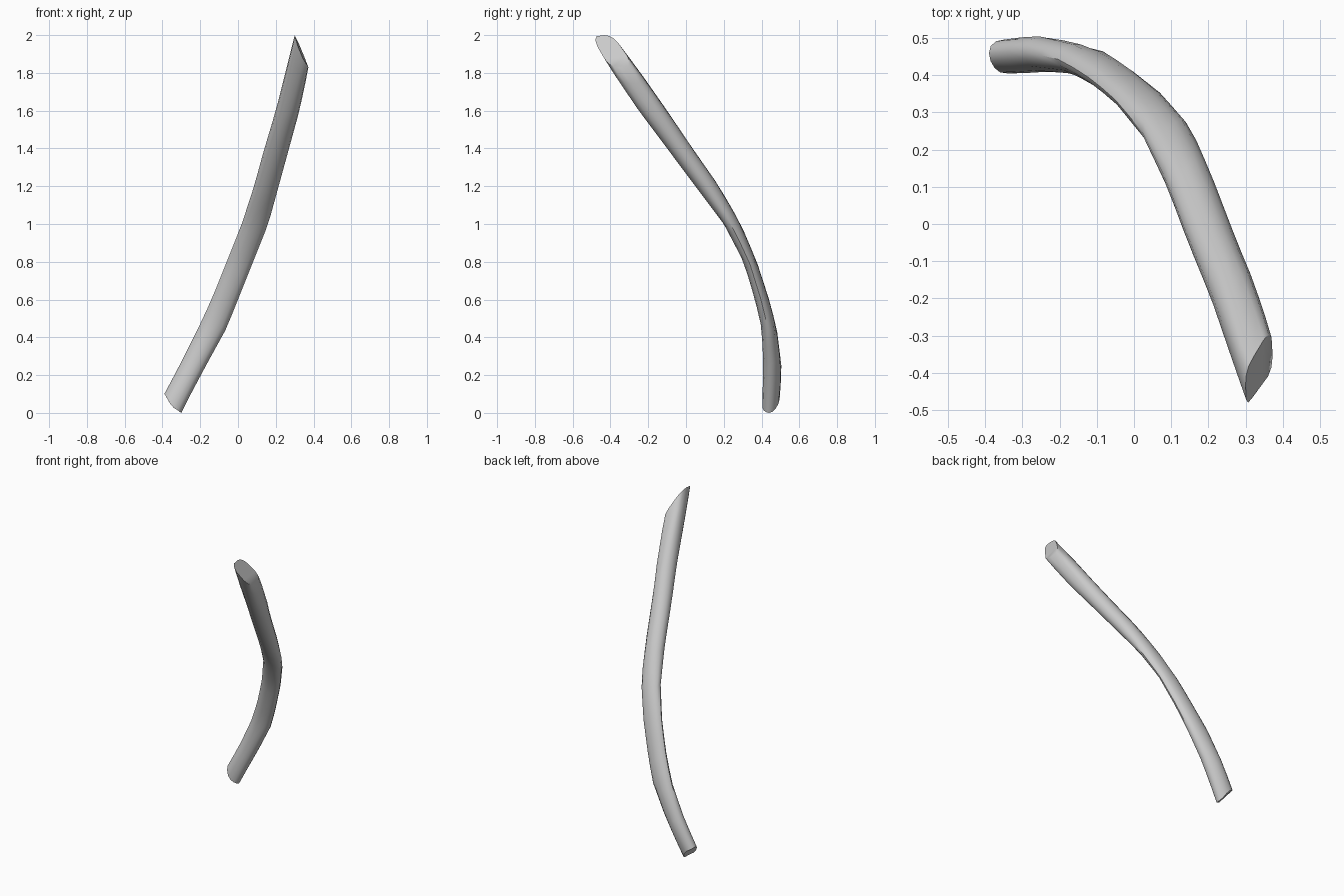
import bpy, bmesh, math

if "Cube" in bpy.data.objects:
    bpy.data.objects.remove(bpy.data.objects["Cube"])

# Horizontal slices of the bone: z, x min, x max, y min, y max
SLICES = [
    (0.00, -0.44, -0.30, 0.405, 0.485),
    (0.10, -0.39, -0.25, 0.405, 0.50),
    (0.25, -0.31, -0.17, 0.41, 0.505),
    (0.45, -0.21, -0.06, 0.40, 0.48),
    (0.60, -0.14, 0.00, 0.365, 0.44),
    (0.80, -0.06, 0.08, 0.305, 0.375),
    (1.00, 0.02, 0.16, 0.20, 0.29),
    (1.20, 0.085, 0.215, 0.05, 0.175),
    (1.40, 0.14, 0.27, -0.10, 0.035),
    (1.60, 0.20, 0.325, -0.25, -0.10),
    (1.80, 0.25, 0.368, -0.385, -0.24),
    (2.00, 0.30, 0.40, -0.51, -0.39),
]
SIDES, RINGS = 14, 22


def bounds(z):
    """Slice extents at height z, interpolated between the table rows."""
    z = max(0.0, min(2.0, z))
    for lo, hi in zip(SLICES, SLICES[1:]):
        if z <= hi[0]:
            f = (z - lo[0]) / (hi[0] - lo[0])
            return [a + (b - a) * f for a, b in zip(lo[1:], hi[1:])]


def soften(v, p):
    return math.copysign(abs(v) ** p, v)


# Curved shaft: tilted rings, squarer towards the upper cut end
bm = bmesh.new()
rings = []
for i in range(RINGS):
    t = i / (RINGS - 1)
    mid = 0.05 + 1.865 * t
    slope = 0.05 + 0.035 * t
    p = 1.0 - 0.35 * max(0.0, (t - 0.8) / 0.2)
    ring = []
    for k in range(SIDES):
        a = 2 * math.pi * k / SIDES
        c, s = soften(math.cos(a), p), soften(math.sin(a - 0.15), p)
        z = max(0.0, min(2.0, mid - slope * c + 0.015 * s * (1 - abs(c))))
        x0, x1, y0, y1 = bounds(z)
        ring.append(bm.verts.new(((x0 + x1) / 2 + c * (x1 - x0) / 2,
                                  (y0 + y1) / 2 + s * (y1 - y0) / 2, z)))
    rings.append(ring)

for r0, r1 in zip(rings, rings[1:]):
    for k in range(SIDES):
        n = (k + 1) % SIDES
        bm.faces.new((r0[k], r0[n], r1[n], r1[k]))

# Cut ends
bm.faces.new(rings[0][::-1])
bm.faces.new(rings[-1])
bmesh.ops.recalc_face_normals(bm, faces=bm.faces[:])

mesh = bpy.data.meshes.new("rib_bone")
bm.to_mesh(mesh)
bm.free()
rib = bpy.data.objects.new("rib_bone", mesh)
bpy.context.collection.objects.link(rib)
bpy.context.view_layer.objects.active = rib
rib.select_set(True)
bpy.ops.object.shade_smooth_by_angle(angle=math.radians(40))
